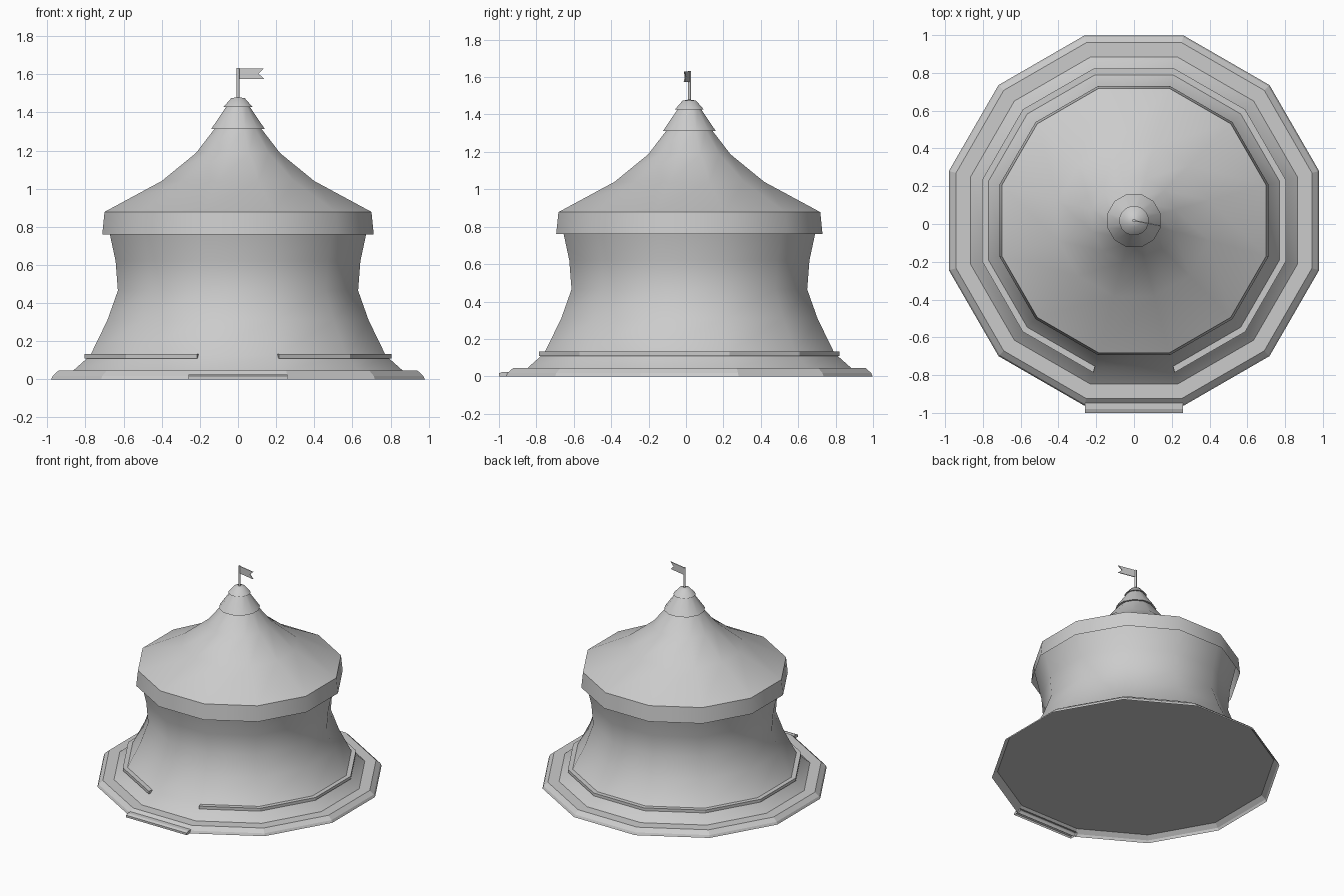
import bpy, bmesh, math

if "Cube" in bpy.data.objects:
    bpy.data.objects.remove(bpy.data.objects["Cube"])

CY = 0.018  # centre of the round parts (the front step shifts it back)


def finish(name, bm, smooth=None):
    me = bpy.data.meshes.new(name)
    bm.to_mesh(me)
    bm.free()
    ob = bpy.data.objects.new(name, me)
    bpy.context.collection.objects.link(ob)
    if smooth:
        me.polygons.foreach_set("use_smooth", [True] * len(me.polygons))
        me.set_sharp_from_angle(angle=math.radians(smooth))
    return ob


def ring(bm, apothem, z, n=12):
    """n-gon with flat sides facing the axes"""
    r = apothem / math.cos(math.pi / n)
    out = []
    for i in range(n):
        a = -math.pi / 2 + math.pi / n + i * 2 * math.pi / n
        out.append(bm.verts.new((r * math.cos(a), CY + r * math.sin(a), z)))
    return out


def lathe(name, profile, n=12, smooth=None, top=False):
    """revolve (apothem, z) points from bottom to top, open unless capped"""
    bm = bmesh.new()
    rings = [ring(bm, a, z, n) for a, z in profile]
    for lo, hi in zip(rings, rings[1:]):
        for i in range(n):
            j = (i + 1) % n
            bm.faces.new((lo[i], lo[j], hi[j], hi[i]))
    if top:
        bm.faces.new(rings[-1])
    return finish(name, bm, smooth)


# Ground platform: hollow shell, with the raised floor inside it
lathe("platform", [(0.98, 0), (0.972, 0.018), (0.942, 0.045), (0.865, 0.045)])
bm = bmesh.new()
bm.faces.new(ring(bm, 0.865, 0.045)[::-1])
finish("floor", bm)

# Entrance step with a chamfered front edge, open below
bm = bmesh.new()
prof = [(-0.935, 0), (-1.0, 0), (-1.0, 0.016), (-0.98, 0.024), (-0.935, 0.024)]
left, right = [[bm.verts.new((x, y, z)) for y, z in prof] for x in (-0.26, 0.26)]
for i in (1, 2, 3):
    bm.faces.new((left[i], right[i], right[i + 1], left[i + 1]))
bm.faces.new(left)
bm.faces.new(right)
bmesh.ops.recalc_face_normals(bm, faces=bm.faces)
finish("front_step", bm)

# Flared cloth wall, running up to the eave
lathe("tent_wall", [(0.865, 0.045), (0.775, 0.125), (0.685, 0.31), (0.63, 0.465),
                    (0.642, 0.62), (0.672, 0.76), (0.698, 0.875)], smooth=40)

# Valance and sweeping roof
lathe("valance", [(0.712, 0.76), (0.7, 0.878)], smooth=40)
lathe("roof", [(0.7, 0.878), (0.40, 1.04), (0.22, 1.187), (0.118, 1.32)], smooth=40)

# Roof caps and flag pole
lathe("roof_cap", [(0.115, 1.318), (0.141, 1.312), (0.06, 1.432)], smooth=40)
lathe("top_cap", [(0.055, 1.432), (0.077, 1.427), (0.036, 1.474), (0.008, 1.479)], 16, 50)
lathe("flag_pole", [(0.008, 1.475), (0.008, 1.632)], 8, 50, top=True)

# Swallow-tailed flag, thin and turned slightly forward
bm = bmesh.new()
pts = [(0, 1.575), (0.137, 1.575), (0.108, 1.603), (0.137, 1.631), (0, 1.631)]
front, back = [[bm.verts.new((x, CY - 0.2 * x + d, z)) for x, z in pts] for d in (-0.003, 0.003)]
for s in (front, back):
    bm.faces.new((s[0], s[1], s[2]))
    bm.faces.new((s[0], s[2], s[4]))
    bm.faces.new((s[2], s[3], s[4]))
for i in range(5):
    j = (i + 1) % 5
    bm.faces.new((front[i], front[j], back[j], back[i]))
bmesh.ops.recalc_face_normals(bm, faces=bm.faces)
finish("flag", bm)

# Low rail around the wall, open on the front side
bm = bmesh.new()
loops = [ring(bm, a, z) for a, z in ((0.79, 0.11), (0.804, 0.11), (0.804, 0.132), (0.771, 0.132))]
for a, b in zip(loops, loops[1:]):
    for i in range(11):
        bm.faces.new((a[i], a[i + 1], b[i + 1], b[i]))
bm.faces.new([l[0] for l in loops][::-1])
bm.faces.new([l[11] for l in loops])
bmesh.ops.recalc_face_normals(bm, faces=bm.faces)
finish("rail", bm)
